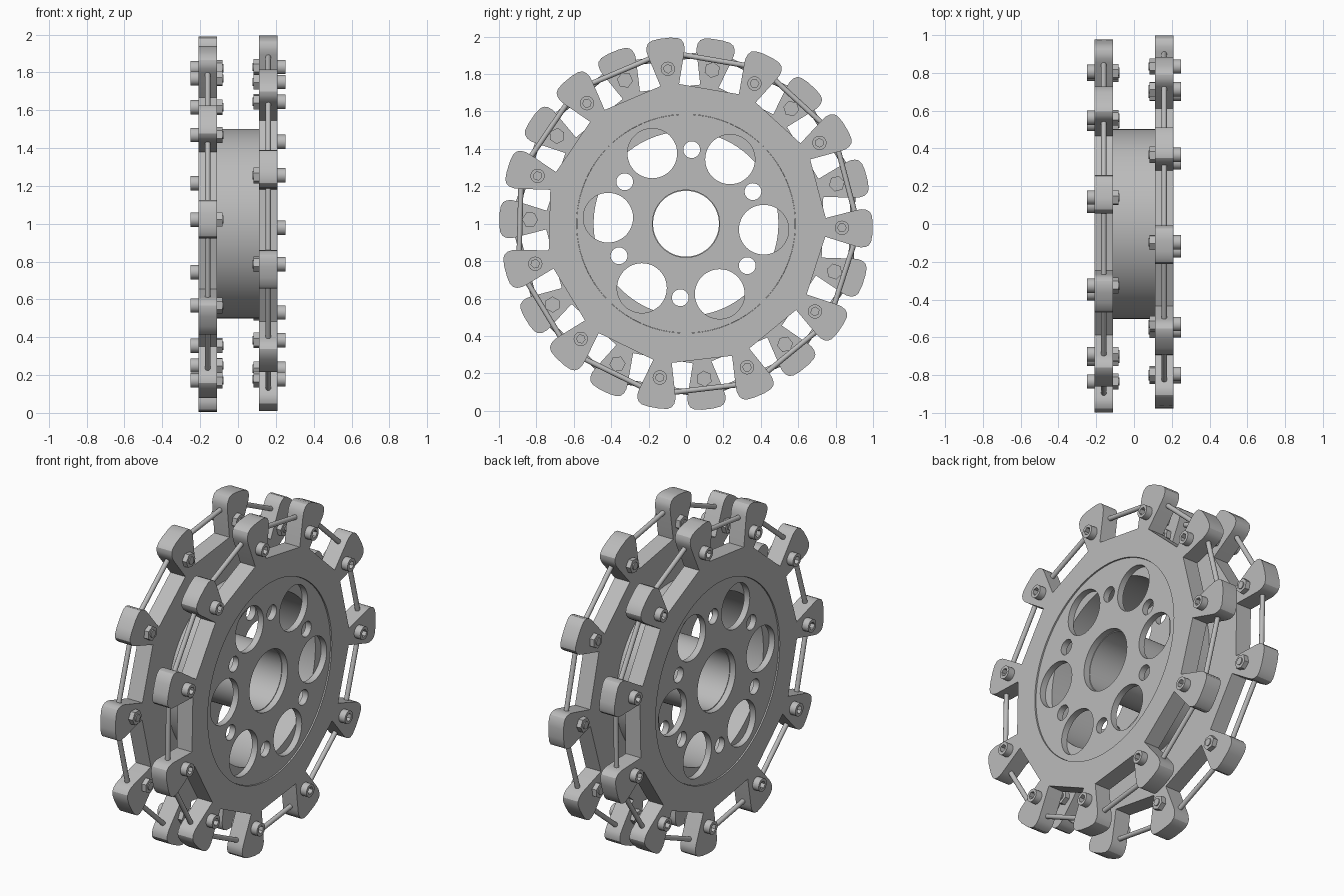
import bpy, bmesh
from math import sin, cos, pi, radians
from mathutils import Matrix, Vector

cube = bpy.data.objects.get("Cube")
if cube:
    bpy.data.objects.remove(cube, do_unlink=True)

metal = bpy.data.materials.new("light_grey_metal")
metal.use_nodes = True
metal.diffuse_color = (0.5, 0.5, 0.5, 1)
metal.node_tree.nodes["Principled BSDF"].inputs["Base Color"].default_value = metal.diffuse_color

TEETH = 11
PITCH = 2 * pi / TEETH
FLAT = 0.73        # distance from the axle to the rim flats
BOLT_R = 0.834     # bolt circle in the teeth
ROD_R = 0.925      # rod joints in the teeth
CENTRE = Vector((0, 0, 1))


def polar(r, a):
    return r * cos(a), r * sin(a)


def circle(r, n=64, cx=0, cy=0, turn=0):
    return [(cx + r * cos(turn + 2 * pi * i / n), cy + r * sin(turn + 2 * pi * i / n))
            for i in range(n)]


def finish(name, bm):
    """Make the object with its material and edge-aware smoothing."""
    bmesh.ops.recalc_face_normals(bm, faces=bm.faces)
    mesh = bpy.data.meshes.new(name)
    bm.to_mesh(mesh)
    bm.free()
    mesh.materials.clear()
    mesh.materials.append(metal)
    mesh.shade_smooth()
    mesh.set_sharp_from_angle(angle=radians(30))
    obj = bpy.data.objects.new(name, mesh)
    bpy.context.collection.objects.link(obj)
    return obj


def prism(name, loops, xa, xb):
    """Extrude flat outlines (inner loops are holes) along the axle from xa to xb."""
    curve = bpy.data.curves.new(name + "_outline", 'CURVE')
    curve.dimensions = '2D'
    curve.fill_mode = 'BOTH'
    curve.extrude = abs(xb - xa) / 2
    for loop in loops:
        spline = curve.splines.new('POLY')
        spline.points.add(len(loop) - 1)
        for point, (u, v) in zip(spline.points, loop):
            point.co = (u, v, 0, 1)
        spline.use_cyclic_u = True
    helper = bpy.data.objects.new(name + "_outline", curve)
    bpy.context.collection.objects.link(helper)
    bpy.context.view_layer.update()
    depsgraph = bpy.context.evaluated_depsgraph_get()
    temp = bpy.data.meshes.new_from_object(helper.evaluated_get(depsgraph))
    bm = bmesh.new()
    bm.from_mesh(temp)
    bpy.data.objects.remove(helper, do_unlink=True)
    bpy.data.curves.remove(curve)
    bpy.data.meshes.remove(temp)
    bmesh.ops.remove_doubles(bm, verts=bm.verts, dist=0.0001)
    # outline u, v become y, z and the extrusion becomes x
    mid = (xa + xb) / 2
    for v in bm.verts:
        u, w, d = v.co
        v.co = Vector((mid + d, u, w)) + CENTRE
    return finish(name, bm)


def rim_outline(start):
    """Eleven-sided rim with a flared, rounded tooth at every corner."""
    neck = 0.05
    root = (FLAT - neck * sin(PITCH / 2)) / cos(PITCH / 2)
    half = [(root, neck), (0.91, 0.097), (0.935, 0.102), (0.96, 0.1),
            (0.98, 0.09), (0.992, 0.07), (0.998, 0.03)]
    tooth = [(r, -t) for r, t in half] + [(r, t) for r, t in reversed(half)]
    points = []
    for i in range(TEETH):
        c, s = polar(1, start + i * PITCH)
        points += [(r * c - t * s, r * s + t * c) for r, t in tooth]
    return points


def rods(name, start, x):
    """Straight rods that join neighbouring teeth."""
    bm = bmesh.new()
    for i in range(TEETH):
        a, b = (Vector((x, *polar(ROD_R, start + (i + k) * PITCH))) + CENTRE for k in (0, 1))
        turn = (b - a).to_track_quat('Z', 'Y').to_matrix().to_4x4()
        bmesh.ops.create_cone(bm, cap_ends=True, segments=16, radius1=0.014, radius2=0.014,
                              depth=(b - a).length,
                              matrix=Matrix.Translation((a + b) / 2) @ turn)
    return finish(name, bm)


# Hub plate pattern: six large and six small holes round the bore
hub_turn = radians(-4.4)
hub_holes = [circle(0.18)]
for i in range(6):
    a = hub_turn + i * pi / 3
    hub_holes.append(circle(0.133, 48, *polar(0.417, a)))
    hub_holes.append(circle(0.045, 24, *polar(0.397, a + pi / 6)))

# The two wheels mirror each other, half a tooth apart
for side, s, start in (("left", 1, radians(-1.5)),
                       ("right", -1, radians(-1.5) + PITCH / 2)):
    outline = rim_outline(start)
    prism(side + "_rim_inner", [outline, circle(0.502, 96)], s * 0.11, s * 0.165)
    prism(side + "_rim_outer", [outline, circle(0.585, 96)], s * 0.165, s * 0.21)
    prism(side + "_hub_plate", [circle(0.584, 96)] + hub_holes, s * 0.165, s * 0.202)
    rods(side + "_rods", start, s * 0.16)

    # Socket-head bolts outside, hexagonal nuts inside
    heads, nuts, ends = [], [], []
    for i in range(TEETH):
        a = start + i * PITCH
        y, z = polar(BOLT_R, a)
        heads += [circle(0.038, 24, y, z), circle(0.023, 6, y, z, a)]
        nuts.append(circle(0.043, 6, y, z, a))
        ends.append(circle(0.022, 16, y, z))
    prism(side + "_bolt_heads", heads, s * 0.21, s * 0.25)
    prism(side + "_nuts", nuts, s * 0.082, s * 0.11)
    prism(side + "_bolt_ends", ends, s * 0.076, s * 0.082)

# Hollow drum and axle tube between the wheels
prism("drum", [circle(0.502, 96), circle(0.494, 96)], -0.165, 0.165)
prism("axle_tube", [circle(0.195), circle(0.176)], -0.165, 0.165)
